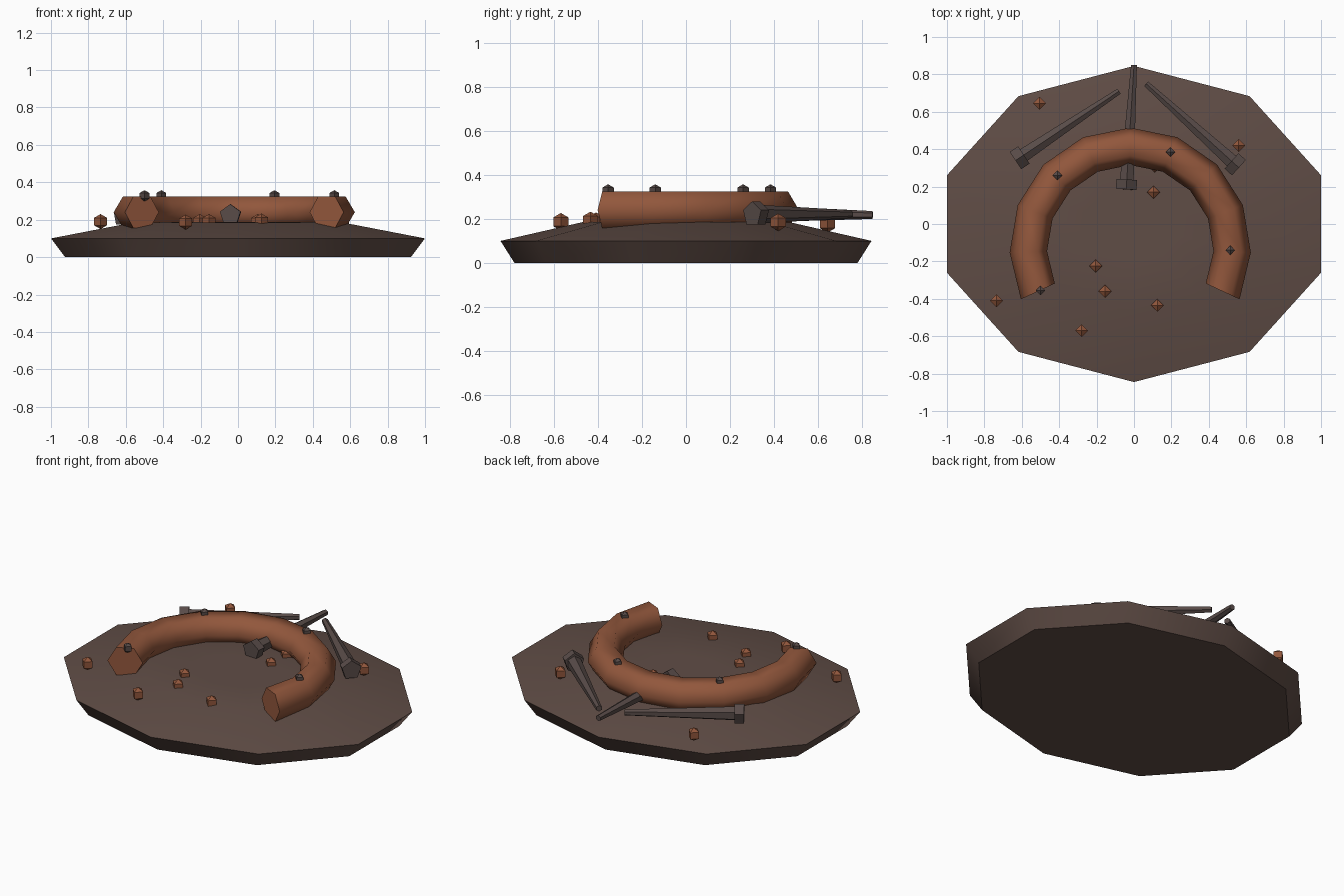
import bpy, bmesh, math
from mathutils import Vector

if "Cube" in bpy.data.objects:
    bpy.data.objects.remove(bpy.data.objects["Cube"])


def material(name, rgb):
    m = bpy.data.materials.new(name)
    lin = [((c / 255 + 0.055) / 1.055) ** 2.4 for c in rgb]
    m.diffuse_color = (*lin, 1)
    m.use_nodes = True
    m.node_tree.nodes["Principled BSDF"].inputs["Base Color"].default_value = m.diffuse_color
    return m


EARTH = material("dark earth", (96, 77, 70))
RUST = material("rust brown", (146, 87, 60))
IRON = material("dull iron", (88, 75, 72))


def finish(bm, name, mat, angle=None):
    bmesh.ops.recalc_face_normals(bm, faces=bm.faces)
    me = bpy.data.meshes.new(name)
    bm.to_mesh(me)
    bm.free()
    me.materials.append(mat)
    ob = bpy.data.objects.new(name, me)
    bpy.context.collection.objects.link(ob)
    if angle:
        bpy.ops.object.select_all(action='DESELECT')
        ob.select_set(True)
        bpy.context.view_layer.objects.active = ob
        bpy.ops.object.shade_smooth_by_angle(angle=math.radians(angle))
    return ob


def loft(bm, rings):
    """Skin a list of point rings and cap both ends."""
    vr = [[bm.verts.new(p) for p in r] for r in rings]
    n = len(vr[0])
    for a, b in zip(vr, vr[1:]):
        for i in range(n):
            bm.faces.new((a[i], a[(i + 1) % n], b[(i + 1) % n], b[i]))
    bm.faces.new(vr[0])
    bm.faces.new(vr[-1])


# ten-sided mound with an undercut rim
bm = bmesh.new()
angles = [math.radians(90 + 36 * k) for k in range(10)]
loft(bm, [[(1.051 * s * math.cos(a), 0.845 * s * math.sin(a), z) for a in angles]
          for s, z in ((0.925, 0), (1, 0.1), (0.56, 0.185), (0.25, 0.188))])
finish(bm, "ground_mound", EARTH, 45)

# horseshoe: hexagonal tube swept along an open arc
bm = bmesh.new()
rings = []
for k in range(11):
    a = math.radians(-25 + 23 * k)
    ring = []
    for j in range(6):
        t = math.radians(60 * j)
        r = 0.545 + 0.1 * math.cos(t)
        ring.append((-0.02 + r * math.cos(a), -0.13 + r * math.sin(a), 0.24 + 0.098 * math.sin(t)))
    rings.append(ring)
loft(bm, rings)
finish(bm, "horseshoe", RUST, 62)


# nails: tapered shaft plus a chunky head
def nail(name, head, tip):
    head, tip = Vector(head), Vector(tip)
    d = (tip - head).normalized()
    side = d.cross(Vector((0, 0, 1))).normalized()
    up = side.cross(d)

    def ring(c, r, n):
        return [c + r * (side * math.sin(2 * math.pi * i / n) + up * math.cos(2 * math.pi * i / n))
                for i in range(n)]
    bm = bmesh.new()
    loft(bm, [ring(head, 0.043, 6), ring(tip, 0.018, 6)])
    finish(bm, name + "_shaft", IRON, 30)
    bm = bmesh.new()
    loft(bm, [ring(head - d * 0.028, 0.058, 5), ring(head + d * 0.025, 0.058, 5)])
    finish(bm, name + "_head", IRON, 30)


nail("left_nail", (-0.61, 0.355, 0.222), (-0.08, 0.71, 0.222))
nail("middle_nail", (-0.04, 0.213, 0.225), (0.0, 0.85, 0.218))
nail("right_nail", (0.54, 0.32, 0.222), (0.065, 0.75, 0.222))


# small faceted lumps: rust crumbs on the mound, iron studs on the horseshoe
def lump(name, loc, r, mat):
    bm = bmesh.new()
    bmesh.ops.create_uvsphere(bm, u_segments=4, v_segments=3, radius=r)
    bmesh.ops.translate(bm, verts=bm.verts, vec=loc)
    finish(bm, name, mat)


crumbs = [(-0.505, 0.645, 0.178), (0.56, 0.42, 0.185), (0.105, 0.17, 0.19), (0.11, 0.31, 0.19),
          (-0.205, -0.225, 0.19), (-0.155, -0.36, 0.19), (0.125, -0.435, 0.193),
          (-0.28, -0.57, 0.187), (-0.735, -0.41, 0.19)]
for i, p in enumerate(crumbs):
    lump(f"rust_crumb_{i + 1}", p, 0.04, RUST)

studs = [(-0.41, 0.26), (0.195, 0.385), (0.515, -0.14), (-0.5, -0.355)]
for i, (x, y) in enumerate(studs):
    lump(f"iron_stud_{i + 1}", (x, y, 0.328), 0.03, IRON)
